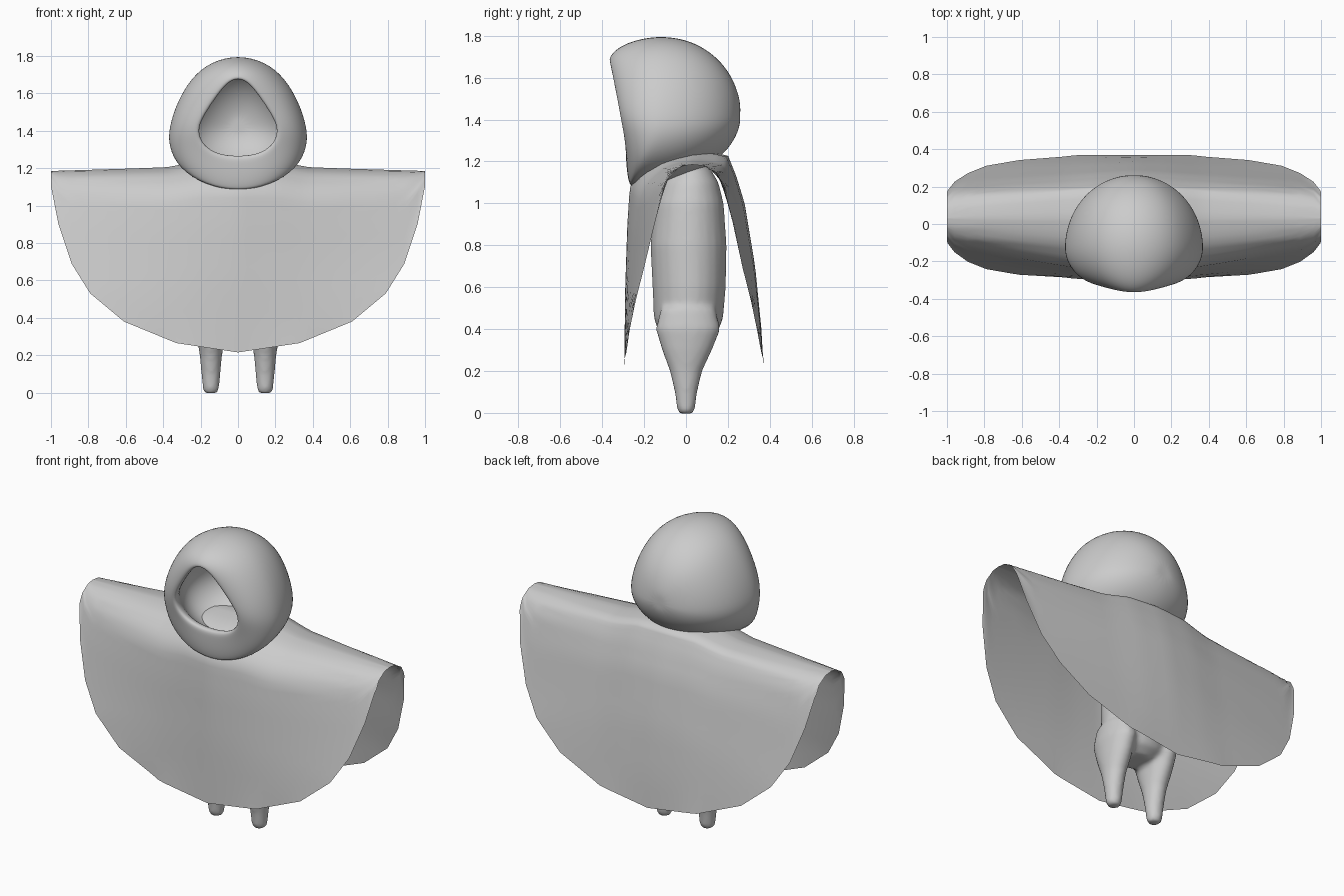
import bpy, math

if "Cube" in bpy.data.objects:
    bpy.data.objects.remove(bpy.data.objects["Cube"])

grey = bpy.data.materials.new("plain grey")
grey.diffuse_color = (0.6, 0.6, 0.6, 1)
grey.use_nodes = True
grey.node_tree.nodes["Principled BSDF"].inputs["Base Color"].default_value = grey.diffuse_color


def make(name, verts, faces, subsurf=0):
    me = bpy.data.meshes.new(name)
    me.from_pydata(verts, [], faces)
    me.materials.append(grey)
    me.polygons.foreach_set("use_smooth", [True] * len(me.polygons))
    ob = bpy.data.objects.new(name, me)
    bpy.context.collection.objects.link(ob)
    if subsurf:
        m = ob.modifiers.new("smooth", "SUBSURF")
        m.levels = m.render_levels = subsurf
    return ob


def lookup(table, t):
    """Piecewise linear value of a table of (key, value) pairs."""
    if t <= table[0][0]:
        return table[0][1]
    for (a, va), (b, vb) in zip(table, table[1:]):
        if t <= b:
            return va + (vb - va) * (t - a) / (b - a)
    return table[-1][1]


def loft(rings, cap_start, cap_end):
    """Vertices and faces joining equal closed rings."""
    n = len(rings[0])
    verts = [p for r in rings for p in r]
    faces = [(k * n + i, k * n + (i + 1) % n, (k + 1) * n + (i + 1) % n, (k + 1) * n + i)
             for k in range(len(rings) - 1) for i in range(n)]
    for use, base in ((cap_start, 0), (cap_end, (len(rings) - 1) * n)):
        if use:
            ring = list(range(base, base + n))
            c = len(verts)
            verts.append(tuple(sum(verts[i][k] for i in ring) / n for k in range(3)))
            faces += [(ring[i], ring[(i + 1) % n], c) if base else
                      (ring[(i + 1) % n], ring[i], c) for i in range(n)]
    return verts, faces


# Poncho: arched sheet with a half-round, faceted hem
hem = [(0, .215), (.33, .265), (.61, .38), (.79, .53), (.89, .69), (.96, .9), (.995, 1.08), (1, 1.10)]
hem_x = [(z, x) for x, z in hem]
ridge = [(0, 1.25), (.2, 1.245), (.3, 1.22), (.38, 1.205), (.6, 1.197), (1, 1.185)]
mid_front = [(0, .03), (.01, -.04), (.03, -.12), (.1, -.22), (.17, -.268), (.35, -.28), (.65, -.29), (1.035, -.295)]
mid_back = [(0, .03), (.005, .12), (.02, .2), (.12, .24), (.25, .28), (.55, .33), (.85, .36), (1.035, .37)]
end_front = [(0, .03), (.006, -.015), (.04, -.07), (.105, -.105), (.285, -.15), (.495, -.2),
             (.655, -.24), (.805, -.27), (.92, -.285), (.97, -.295)]
end_back = [(0, .03), (.006, .085), (.04, .145), (.105, .18), (.285, .225), (.495, .27),
            (.655, .31), (.805, .34), (.92, .36), (.97, .37)]
xs = []
for (a, _), (b, _) in zip(hem, hem[1:]):
    steps = max(1, round((b - a) / .05))
    xs += [a + (b - a) * i / steps for i in range(steps)]
xs.append(1)
xs = [-x for x in reversed(xs[1:])] + xs
ROWS = 20
verts, faces = [], []
for x in xs:
    ax = abs(x)
    top, low = lookup(ridge, ax), lookup(hem, ax)
    for j in range(-ROWS, ROWS + 1):
        depth = (top - low) * (abs(j) / ROWS) ** 2
        t = min(1, ax / lookup(hem_x, top - depth) if depth < top - .2151 else 0) ** 1.2
        m, e = (mid_front, end_front) if j < 0 else (mid_back, end_back)
        verts.append((x, lookup(m, depth) * (1 - t) + lookup(e, depth) * t, top - depth))
n = 2 * ROWS + 1
for i in range(len(xs) - 1):
    faces += [(i * n + j, (i + 1) * n + j, (i + 1) * n + j + 1, i * n + j + 1) for j in range(n - 1)]
make("poncho", verts, faces)

# Hood: rounded shell lofted from inner cavity, over the lip, to the back
outer = [(0, 1.81), (.15, 1.772), (.255, 1.685), (.332, 1.55), (.372, 1.42),
         (.378, 1.32), (.322, 1.195), (.175, 1.103), (0, 1.07)]
opening = [(0, 1.68), (.055, 1.655), (.115, 1.575), (.175, 1.485), (.21, 1.415),
           (.195, 1.345), (.14, 1.295), (.075, 1.275), (0, 1.27)]


def mirrored(half):
    return half + [(-x, z) for x, z in reversed(half[1:-1])]


P, O = mirrored(outer), mirrored(opening)
CZ = 1.42


def lip_y(z):
    return lookup([(1.08, -.27), (1.25, -.283), (1.68, -.372)], z)


def side_y(z):
    return lookup([(1.08, -.265), (1.3, -.12), (1.81, -.1)], z)


def between(f):
    return [(a + (c - a) * f, b + (d - b) * f) for (a, b), (c, d) in zip(O, P)]


def dome(base, y0, depth, angles):
    out = []
    for deg in angles:
        s, c = math.sin(math.radians(deg)), math.cos(math.radians(deg))
        out.append([(x * c, y + (depth - y) * s, CZ + (z - CZ) * c) for (x, z), y in zip(base, y0)])
    return out


inner = between(.55)
rings = dome(inner, [-.1] * 16, .2, (78, 60, 40, 20, 0))
rings.append([(x, -.2, z) for x, z in between(.3)])
rings.append([(x, lip_y(z) + .05, z) for x, z in between(.04)])
for deg in (0, 15, 32, 50, 70):
    f, g = math.sin(math.radians(deg)), 1 - math.cos(math.radians(deg))
    rings.append([(x, lip_y(oz) * (1 - g) + side_y(pz) * g, z)
                  for (x, z), (_, oz), (_, pz) in zip(between(f), O, P)])
rings += dome(P, [side_y(z) for _, z in P], .265, (0, 18, 36, 52, 66, 80))
make("hood", *loft(rings, True, True), subsurf=2)


# Body: torso and two tapered legs fused into one smooth form
def tube(sections, cx):
    return loft([[(cx + rx * math.cos(a), cy + ry * math.sin(a), z)
                  for a in [2 * math.pi * i / 24 for i in range(24)]]
                 for z, cy, rx, ry in sections], True, True)


torso = [(.33, .01, .1, .08), (.37, .01, .17, .135), (.45, .012, .2, .165), (.6, .015, .205, .175),
         (.8, .012, .2, .182), (1.0, .015, .18, .165), (1.1, .02, .15, .135),
         (1.16, .025, .11, .095), (1.19, .03, .05, .045)]
leg = [(-.004, 0, .03, .03), (.012, 0, .043, .042), (.1, 0, .051, .054), (.2, 0, .06, .078),
       (.3, .005, .075, .12), (.4, .01, .085, .155), (.5, .01, .07, .13)]
verts, faces = [], []
for v, f in (tube(torso, 0), tube(leg, .145), tube(leg, -.145)):
    faces += [tuple(i + len(verts) for i in q) for q in f]
    verts += v
body = make("body", verts, faces)
fuse = body.modifiers.new("fuse", "REMESH")
fuse.mode, fuse.voxel_size, fuse.use_smooth_shade = "VOXEL", .014, True
relax = body.modifiers.new("relax", "SMOOTH")
relax.factor, relax.iterations = .5, 6
